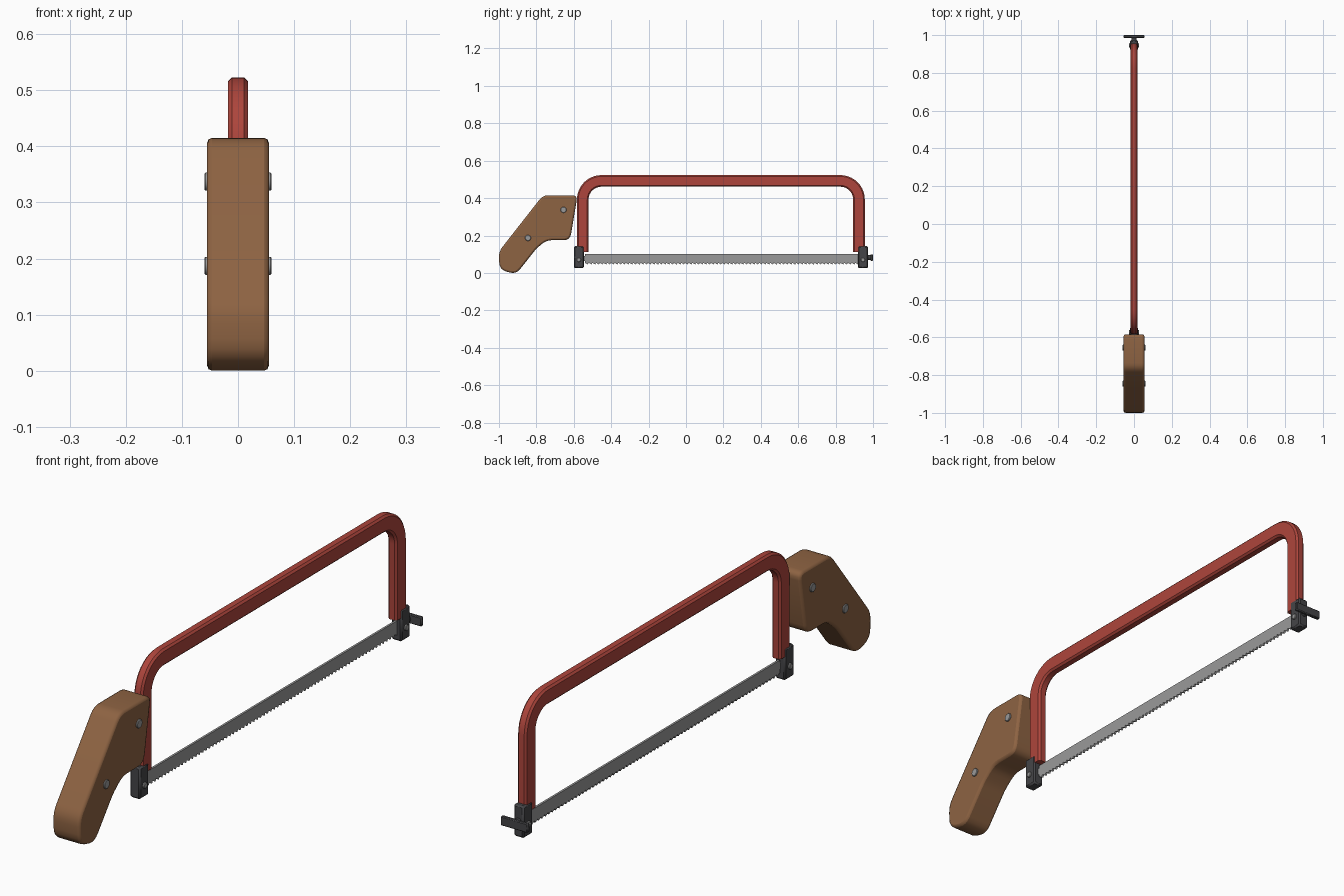
import bpy, bmesh
from math import sin, cos, pi
from mathutils import Vector

if "Cube" in bpy.data.objects:
    bpy.data.objects.remove(bpy.data.objects["Cube"])


def material(name, rgb):
    m = bpy.data.materials.new(name)
    m.diffuse_color = (*rgb, 1)
    m.use_nodes = True
    m.node_tree.nodes["Principled BSDF"].inputs["Base Color"].default_value = m.diffuse_color
    return m


RED = material("red_paint", (0.42, 0.06, 0.045))
WOOD = material("wood", (0.27, 0.125, 0.055))
DARK = material("dark_steel", (0.06, 0.06, 0.065))
STEEL = material("bright_steel", (0.32, 0.32, 0.32))


def finish(name, bm, mat, bevel=0, segments=1, smooth=True):
    bmesh.ops.recalc_face_normals(bm, faces=bm.faces)
    mesh = bpy.data.meshes.new(name)
    bm.to_mesh(mesh)
    bm.free()
    mesh.materials.append(mat)
    obj = bpy.data.objects.new(name, mesh)
    bpy.context.collection.objects.link(obj)
    if bevel:
        mod = obj.modifiers.new("Bevel", 'BEVEL')
        mod.width, mod.segments = bevel, segments
        mod.limit_method, mod.angle_limit = 'ANGLE', 1.0
    if smooth:
        bpy.ops.object.select_all(action='DESELECT')
        obj.select_set(True)
        bpy.context.view_layer.objects.active = obj
        bpy.ops.object.shade_smooth_by_angle(angle=0.6)
    return obj


def loft(rings):
    """Closed tube through equal-sized rings, capped at both ends."""
    bm = bmesh.new()
    loops = [[bm.verts.new(p) for p in r] for r in rings]
    n = len(loops[0])
    for a, b in zip(loops, loops[1:]):
        for i in range(n):
            bm.faces.new((a[i], a[(i + 1) % n], b[(i + 1) % n], b[i]))
    bm.faces.new(loops[0])
    bm.faces.new(loops[-1])
    return bm


def prism(name, profile, half, mat, **kw):
    """Extrude a (y, z) outline symmetrically along x."""
    return finish(name, loft([[(x, y, z) for y, z in profile] for x in (-half, half)]), mat, **kw)


def box(name, y0, y1, z0, z1, half, mat, **kw):
    return prism(name, [(y0, z0), (y1, z0), (y1, z1), (y0, z1)], half, mat, **kw)


def pin(name, y, z, r, half, mat):
    ring = [(y + r * cos(i * pi / 8), z + r * sin(i * pi / 8)) for i in range(16)]
    return prism(name, ring, half, mat, bevel=0.002)


def rounded(corners, steps=4):
    """Round each (y, z, radius-distance) corner with a quadratic curve."""
    out = []
    for i, (y, z, r) in enumerate(corners):
        c = Vector((y, z))
        a = Vector(corners[i - 1][:2]) - c
        b = Vector(corners[(i + 1) % len(corners)][:2]) - c
        a, b = c + a.normalized() * r, c + b.normalized() * r
        for k in range(steps + 1):
            t = k / steps
            out.append(tuple(a * (1 - t) ** 2 + c * 2 * t * (1 - t) + b * t * t))
    return out


# Bent frame bar: chamfered section swept along a rounded U
Y0, Y1, TOP, R = -0.552, 0.925, 0.492, 0.10
path = [(Y0, 0.112, pi)]
for cy, start in ((Y0 + R, pi), (Y1 - R, pi / 2)):
    for k in range(11):
        a = start - k * pi / 20
        path.append((cy + R * cos(a), TOP - R + R * sin(a), a))
path.append((Y1, 0.112, 0))
W, H, C = 0.018, 0.031, 0.007
section = [(W, H - C), (W - C, H), (C - W, H), (-W, H - C),
           (-W, C - H), (C - W, -H), (W - C, -H), (W, C - H)]
finish("frame_bar", loft([[(u, y + v * cos(a), z + v * sin(a)) for u, v in section]
                          for y, z, a in path]), RED)

# Handle with bevelled outline
handle = rounded([(-0.765, 0.42, 0.03), (-0.58, 0.42, 0.03), (-0.62, 0.18, 0.035),
                  (-0.745, 0.18, 0.03), (-0.80, 0.135, 0.02), (-0.908, -0.002, 0.035),
                  (-0.998, 0.022, 0.04), (-1.0, 0.12, 0.03)])
low = min(z for y, z in handle)
prism("handle", [(y, z - low) for y, z in handle], 0.055, WOOD, bevel=0.009, segments=2)

# Handle rivets
for i, (y, z) in enumerate([(-0.655, 0.337), (-0.845, 0.187)]):
    pin(f"handle_rivet_{i + 1}", y, z, 0.016, 0.06, STEEL)

# Blade with saw teeth along the lower edge
B0, B1, N = -0.54, 0.925, 74
step = (B1 - B0) / N
teeth = []
for i in range(N):
    teeth += [(B0 + i * step, 0.054), (B0 + (i + 0.75) * step, 0.045)]
prism("blade", teeth + [(B1, 0.054), (B1, 0.10), (B0, 0.10)], 0.004, STEEL, smooth=False)

# Blade holders with cross pins
for name, y in (("rear", -0.573), ("front", 0.946)):
    box(f"{name}_blade_holder", y - 0.027, y + 0.027, 0.025, 0.143, 0.021, DARK, bevel=0.006)
    pin(f"{name}_blade_pin", y, 0.07, 0.011, 0.027, STEEL)
box("rear_blade_tang", -0.56, -0.53, 0.065, 0.09, 0.003, STEEL, smooth=False)

# Tension screw and wing nut
screw = [[(r * cos(i * pi / 6), y, 0.082 + r * sin(i * pi / 6)) for i in range(12)]
         for y, r in ((0.96, 0.014), (0.982, 0.014), (0.992, 0.010))]
finish("tension_screw", loft(screw), DARK)
box("wing_nut", 0.986, 1.0, 0.065, 0.099, 0.055, DARK, bevel=0.003)
